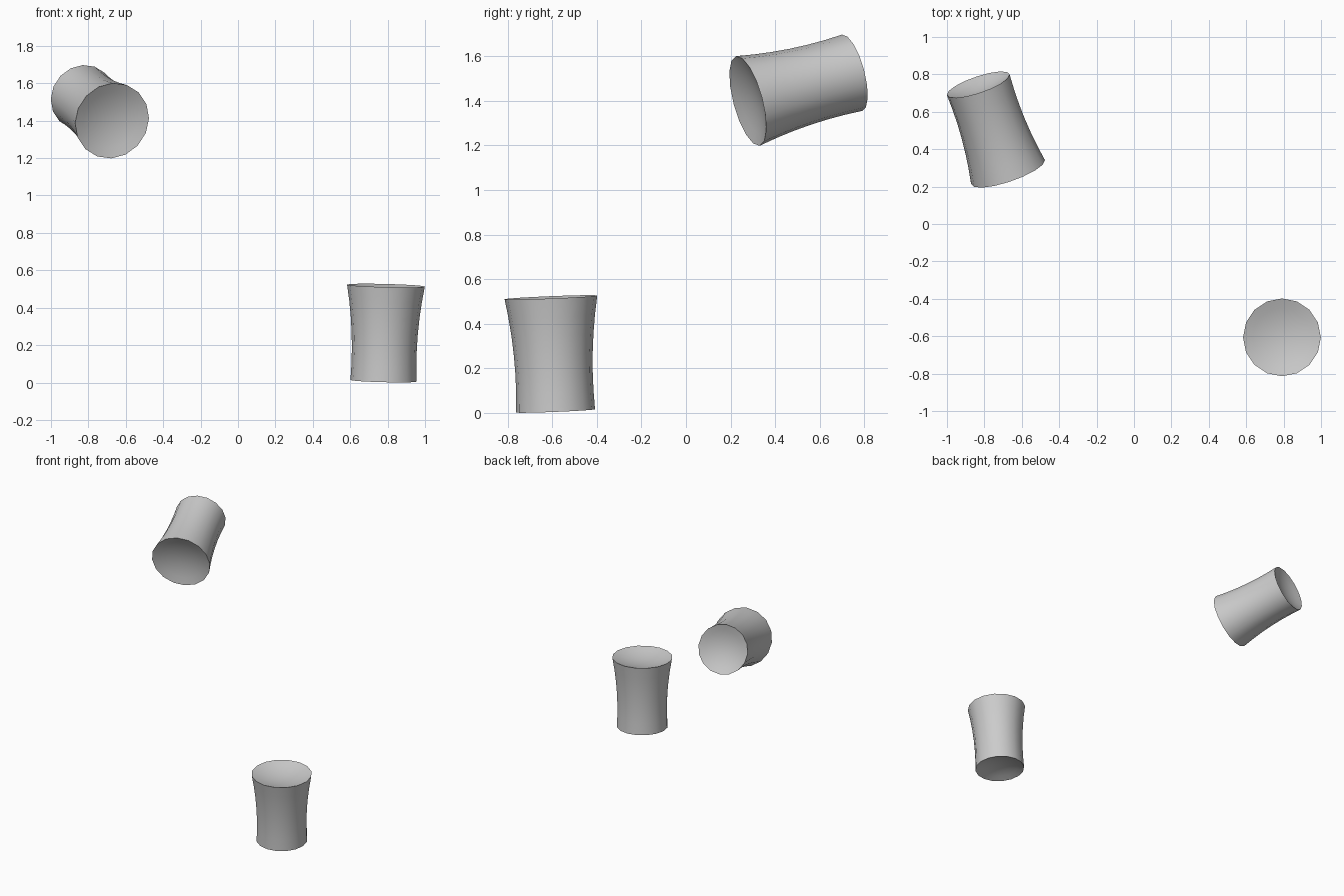
import bpy, bmesh, math
from mathutils import Vector

if "Cube" in bpy.data.objects:
    bpy.data.objects.remove(bpy.data.objects["Cube"])

SIDES, LENGTH, DISH = 16, 0.51, 0.04

grey = bpy.data.materials.new("neutral_grey")
grey.diffuse_color = (0.6, 0.6, 0.6, 1)
grey.use_nodes = True
grey.node_tree.nodes["Principled BSDF"].inputs["Base Color"].default_value = grey.diffuse_color


def body_radius(t):
    # narrow end and waist nearly equal, flaring towards the wide end
    return 0.177 + 0.062 * t * (t - 0.5)


def dish_profile(radius, z, inward):
    # shallow hollow, listed from near the centre out to the rim
    return [(radius * k / 4, z + inward * DISH * (1 - (k / 4) ** 2)) for k in range(1, 5)]


def flared_cylinder(name, narrow_centre, wide_centre):
    profile = dish_profile(body_radius(0), 0, 1)
    profile += [(body_radius(i / 6), LENGTH * i / 6) for i in range(1, 6)]
    profile += dish_profile(body_radius(1), LENGTH, -1)[::-1]

    bm = bmesh.new()
    rings = [[bm.verts.new((r * math.cos(2 * math.pi * i / SIDES),
                            r * math.sin(2 * math.pi * i / SIDES), z))
              for i in range(SIDES)] for r, z in profile]
    for a, b in zip(rings, rings[1:]):
        for i in range(SIDES):
            j = (i + 1) % SIDES
            bm.faces.new((a[i], a[j], b[j], b[i]))
    # close the middle of both hollow ends
    for ring, z in ((rings[0], DISH), (rings[-1], LENGTH - DISH)):
        centre = bm.verts.new((0, 0, z))
        for i in range(SIDES):
            bm.faces.new((ring[i], ring[(i + 1) % SIDES], centre))
    bmesh.ops.recalc_face_normals(bm, faces=bm.faces)

    mesh = bpy.data.meshes.new(name)
    bm.to_mesh(mesh)
    bm.free()
    mesh.materials.append(grey)
    obj = bpy.data.objects.new(name, mesh)
    bpy.context.collection.objects.link(obj)

    # stand the part along its own axis
    start, end = Vector(narrow_centre), Vector(wide_centre)
    obj.location = start
    obj.rotation_mode = 'QUATERNION'
    obj.rotation_quaternion = Vector((0, 0, 1)).rotation_difference(end - start)

    bpy.ops.object.select_all(action='DESELECT')
    obj.select_set(True)
    bpy.context.view_layer.objects.active = obj
    bpy.ops.object.shade_smooth_by_angle(angle=math.radians(30))


# lower part stands almost upright, upper part lies tilted
flared_cylinder("lower_flared_cylinder", (0.778, -0.585, 0.009), (0.791, -0.606, 0.518))
flared_cylinder("upper_flared_cylinder", (-0.833, 0.745, 1.526), (-0.674, 0.279, 1.40))
